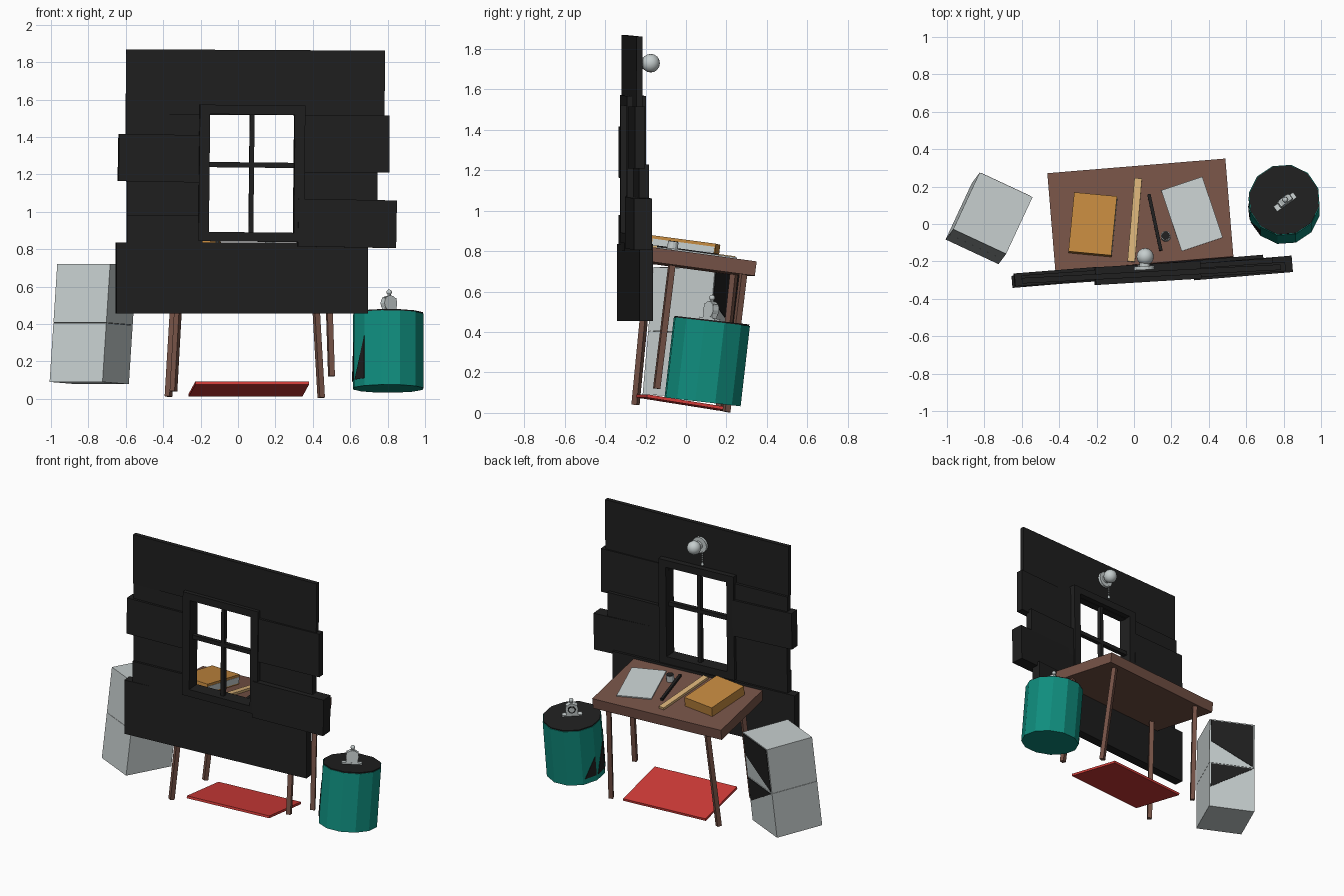
import bpy, bmesh, math
from mathutils import Matrix, Vector

cube = bpy.data.objects.get("Cube")
if cube:
    bpy.data.objects.remove(cube, do_unlink=True)


def material(name, rgb):
    m = bpy.data.materials.new(name)
    m.use_nodes = True
    m.diffuse_color = (*rgb, 1)
    m.node_tree.nodes["Principled BSDF"].inputs["Base Color"].default_value = (*rgb, 1)
    return m


BLACK = material("charcoal", (0.014, 0.014, 0.014))
BROWN = material("brown wood", (0.18, 0.085, 0.062))
TEAL = material("teal", (0.005, 0.27, 0.21))
RED = material("red", (0.65, 0.045, 0.04))
ORANGE = material("orange", (0.55, 0.25, 0.05))
TAN = material("tan wood", (0.70, 0.45, 0.19))
GREY = material("light grey", (0.56, 0.61, 0.61))


def turn(z=0, x=0):
    """Tip about x, then swing about z, in degrees."""
    return Matrix.Rotation(math.radians(z), 4, 'Z') @ Matrix.Rotation(math.radians(x), 4, 'X')


def finish(name, bm, mat, matrix=Matrix(), smooth=False):
    bm.transform(matrix)
    bmesh.ops.recalc_face_normals(bm, faces=bm.faces)
    me = bpy.data.meshes.new(name)
    bm.to_mesh(me)
    bm.free()
    me.materials.append(mat)
    for p in me.polygons:
        p.use_smooth = smooth
    ob = bpy.data.objects.new(name, me)
    bpy.context.scene.collection.objects.link(ob)
    return ob


def box(name, size, mat, matrix):
    bm = bmesh.new()
    bmesh.ops.create_cube(bm, size=1, matrix=Matrix.Diagonal((*size, 1)))
    return finish(name, bm, mat, matrix)


def cylinder(name, r, h, sides, mat, matrix, start=0):
    bm = bmesh.new()
    bmesh.ops.create_cone(bm, cap_ends=True, segments=sides, radius1=r, radius2=r, depth=h,
                          matrix=turn(start))
    return finish(name, bm, mat, matrix)


def ball(name, r, mat, matrix, sides=16):
    bm = bmesh.new()
    bmesh.ops.create_uvsphere(bm, u_segments=sides, v_segments=sides // 2, radius=r)
    return finish(name, bm, mat, matrix, True)


def plate(name, points, depth, mat, matrix):
    """Thin flat plate extruded along depth."""
    bm = bmesh.new()
    face = bm.faces.new([bm.verts.new(p) for p in points])
    new = bmesh.ops.extrude_face_region(bm, geom=[face])["geom"]
    bmesh.ops.translate(bm, vec=depth, verts=[v for v in new if isinstance(v, bmesh.types.BMVert)])
    return finish(name, bm, mat, matrix)


def beam(name, a, b, w, mat):
    a, b = Vector(a), Vector(b)
    rot = (b - a).to_track_quat('Z', 'Y').to_matrix().to_4x4()
    return box(name, (w, w, (b - a).length), mat, Matrix.Translation((a + b) / 2) @ rot)


at = lambda x, y, z: Matrix.Translation((x, y, z))

# Wall planks: x range, z range, centre y, thickness, swing, roll
planks = {
    "top_plank": (-0.60, 0.785, 1.517, 1.865, -0.267, 0.03, 3, 0.3),
    "bottom_plank": (-0.655, 0.695, 0.455, 0.835, -0.253, 0.065, 4.8, 0),
    "left_plank_a": (-0.60, -0.19, 1.38, 1.52, -0.28, 0.04, 4, 0),
    "left_plank_b": (-0.64, -0.20, 1.16, 1.413, -0.282, 0.07, 4.5, 1),
    "left_plank_c": (-0.595, -0.19, 0.97, 1.18, -0.285, 0.04, 4, 0),
    "left_plank_d": (-0.595, -0.19, 0.80, 0.98, -0.295, 0.05, 4, 0),
    "right_plank_a": (0.30, 0.81, 1.21, 1.515, -0.245, 0.05, 4, 0),
    "right_plank_b": (0.32, 0.745, 1.03, 1.23, -0.222, 0.05, 4, 0),
    "right_plank_c": (0.318, 0.845, 0.81, 1.065, -0.235, 0.088, 4.8, 1),
}
for name, (x0, x1, z0, z1, y, t, swing, roll) in planks.items():
    box(name, (x1 - x0, t, z1 - z0), BLACK, at((x0 + x1) / 2, y, (z0 + z1) / 2)
        @ turn(swing) @ Matrix.Rotation(math.radians(roll), 4, 'Y'))

# Window frame and crossbars, in one swung plane
window = at(0.072, -0.262, 1.205) @ turn(3.5) @ Matrix.Rotation(math.radians(0.6), 4, 'Y')
for name, x, z, w, h, t in [
        ("frame_left", -0.255, 0, 0.055, 0.73, 0.095), ("frame_right", 0.255, 0, 0.055, 0.73, 0.095),
        ("frame_top", 0, 0.34, 0.565, 0.05, 0.095), ("frame_bottom", 0, -0.34, 0.565, 0.05, 0.095),
        ("crossbar_upright", 0, 0, 0.025, 0.66, 0.03), ("crossbar_level", 0, 0.045, 0.48, 0.028, 0.03)]:
    box(name, (w, t, h), BLACK, window @ at(x, 0, z))

# Wall lamp with pull chain
facing = Matrix.Rotation(math.radians(90), 4, 'X')
cylinder("lamp_base", 0.055, 0.02, 16, GREY, at(0.055, -0.235, 1.73) @ turn(3) @ facing)
cylinder("lamp_neck", 0.028, 0.05, 12, GREY, at(0.057, -0.215, 1.73) @ facing)
ball("lamp_bulb", 0.046, GREY, at(0.06, -0.175, 1.73))
for i in range(7):
    ball("chain_bead", 0.006 if i < 6 else 0.011, GREY, at(0.03, -0.226, 1.685 - i * 0.014), 8)

# Desk
SWING, TIP = 4.7, -7.7
desk = at(0.034, 0.049, 0.785) @ turn(SWING, TIP)
box("desk_top", (0.955, 0.53, 0.072), BROWN, desk @ at(0, 0, -0.036))
for name, foot, head in [
        ("front_leg_left", (0.50, -0.145, 0.12), (0.48, -0.07, 0.73)),
        ("front_leg_right", (-0.345, -0.25, 0.04), (-0.305, -0.18, 0.76)),
        ("back_leg_left", (0.445, 0.20, 0.005), (0.405, 0.285, 0.70)),
        ("back_leg_right", (-0.372, 0.165, 0.012), (-0.33, 0.24, 0.71))]:
    beam(name, foot, head, 0.03, BROWN)


def on_desk(x, y, height, swing=0):
    p = turn(-SWING) @ Vector((x - 0.034, y - 0.049, 0))
    return desk @ at(p.x, p.y, height) @ turn(swing - SWING)


# Things on the desk
book = on_desk(-0.22, -0.008, 0.033, -5.5)
box("book", (0.23, 0.32, 0.066), ORANGE, book)
box("book_pages", (0.006, 0.31, 0.042), GREY, book @ at(0.114, 0, -0.004))
box("ruler", (0.04, 0.45, 0.016), TAN, on_desk(0.004, 0.02, 0.008, -4.7))
box("pen", (0.018, 0.31, 0.016), BLACK, on_desk(0.112, 0.007, 0.008, 12))
box("paper", (0.232, 0.345, 0.008), GREY, on_desk(0.31, 0.053, 0.004, 18.5))
cylinder("ink_pot", 0.026, 0.045, 12, GREY, on_desk(0.17, -0.07, 0.022))
cylinder("ink", 0.023, 0.006, 12, BLACK, on_desk(0.17, -0.07, 0.045))

# Rug
box("rug", (0.61, 0.41, 0.016), RED, at(0.058, -0.018, 0.052) @ turn(5, -9))

# Cabinet: two stacked drawers leaning a little, dark patches on the drawer fronts
lean = Matrix.Shear('XY', 4, (0.05, 0.055))
cabinet = at(-0.775, 0.03, 0.4) @ lean @ turn(-25, -2)
W, D, H = 0.312, 0.335, 0.315
for name, z in [("lower_drawer", -H / 2 - 0.001), ("upper_drawer", H / 2 + 0.001)]:
    box(name, (W, D, H), GREY, cabinet @ at(0, 0, z))
patches = {"upper_patch": [(1, 0.98), (-1, 0.98), (-1, 0.02), (1, 0.5)],
           "lower_patch": [(1, -0.02), (-1, -0.02), (1, -0.55)]}
for name, pts in patches.items():
    plate(name, [(0.47 * W * x, D / 2, H * z) for x, z in pts], (0, 0.003, 0), BLACK, cabinet)

# Drum with dark lid and jagged patches on three facets
R = 0.193
drum = at(0.803, 0.105, 0.253) @ turn(0, -6.6)
cylinder("drum", R, 0.4, 12, TEAL, drum, 19)
cylinder("drum_lid", R * 0.98, 0.008, 12, BLACK, drum @ at(0, 0, 0.203), 19)


def rim(deg, z):
    a = math.radians(deg)
    return Vector((R * math.cos(a), R * math.sin(a), z))


for i, rise in enumerate((0.14, 0.20, 0.23)):
    a = 139 + 30 * i
    out = rim(a + 15, 0).normalized() * 0.003
    plate("drum_patch", [rim(a + 4, -0.16), rim(a + 30, -0.16), rim(a + 30, rise - 0.16)],
          out, BLACK, drum)

# Small clock on the drum
clock = drum @ at(0.005, -0.012, 0.207) @ turn(36)
box("clock_base", (0.13, 0.034, 0.01), GREY, clock @ at(0, 0, 0.005))
box("clock_body", (0.075, 0.03, 0.07), GREY, clock @ at(0, 0, 0.045))
cylinder("clock_rim", 0.042, 0.036, 16, GREY, clock @ at(0, 0.002, 0.05) @ facing)
cylinder("clock_face", 0.026, 0.004, 16, BLACK, clock @ at(0, 0.021, 0.05) @ facing)
cylinder("clock_hub", 0.018, 0.008, 12, GREY, clock @ at(0, 0.021, 0.05) @ facing)
cylinder("clock_stem", 0.01, 0.02, 8, GREY, clock @ at(0, 0, 0.095))
ball("clock_knob", 0.015, GREY, clock @ at(0, 0, 0.11), 12)
